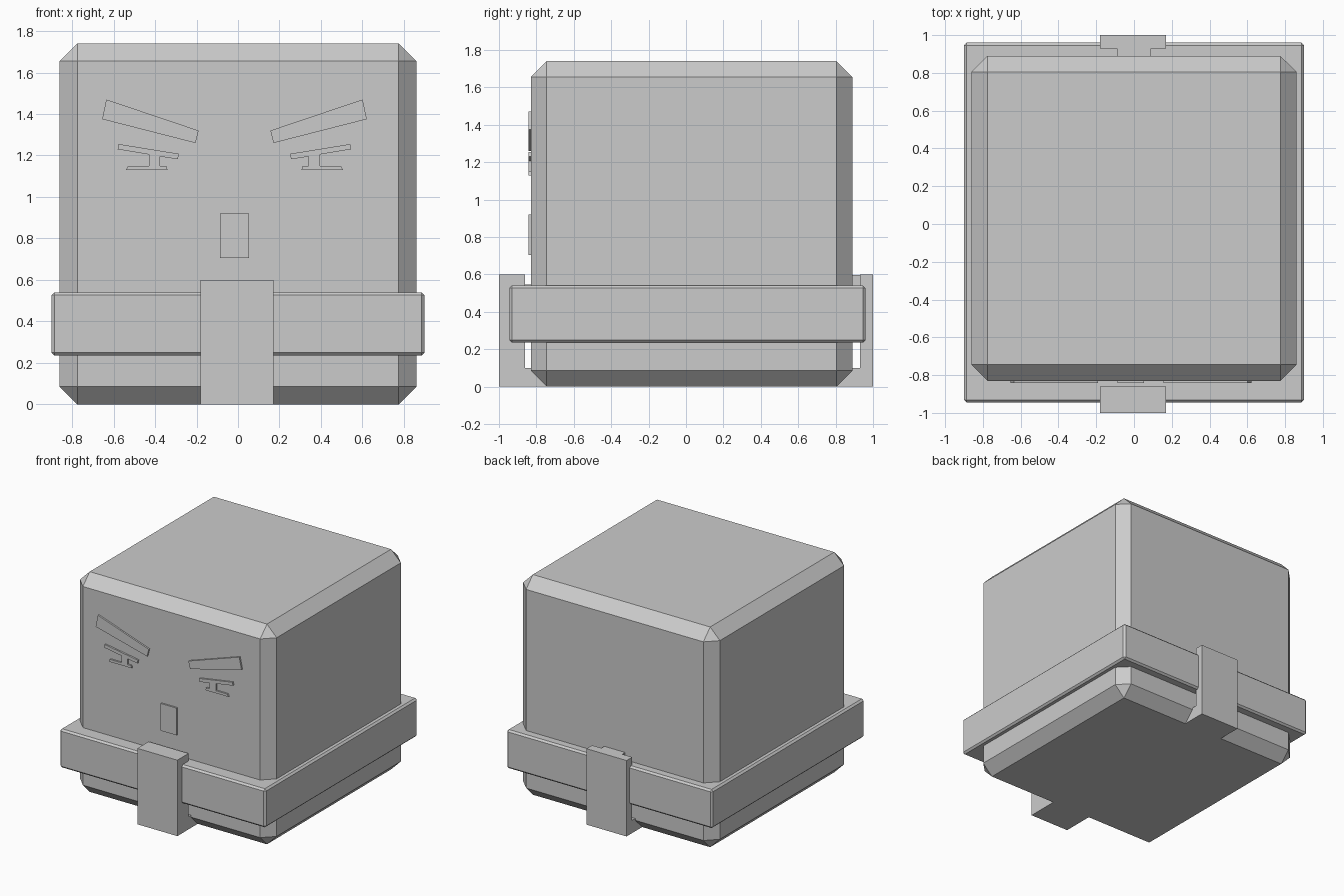
import bpy, bmesh

if "Cube" in bpy.data.objects:
    bpy.data.objects.remove(bpy.data.objects["Cube"])


def finish(name, bm, bevel=0.0):
    bmesh.ops.recalc_face_normals(bm, faces=bm.faces)
    if bevel:
        bmesh.ops.bevel(bm, geom=bm.edges[:], offset=bevel, segments=1, affect='EDGES')
    mesh = bpy.data.meshes.new(name)
    bm.to_mesh(mesh)
    bm.free()
    obj = bpy.data.objects.new(name, mesh)
    bpy.context.collection.objects.link(obj)
    return obj


def box(name, x, y, z, bevel=0.0):
    """Box from (min, max) ranges, with optional chamfered edges."""
    bm = bmesh.new()
    bmesh.ops.create_cube(bm, size=1)
    for v in bm.verts:
        v.co = [(a + b) / 2 + c * (b - a) for c, (a, b) in zip(v.co, (x, y, z))]
    return finish(name, bm, bevel)


def extrude(name, points, axis, a, b, mirror_x=None):
    """Extrude a closed 2D outline along y or x; optionally mirror about x."""
    bm = bmesh.new()
    verts = []
    for u, w in points:
        if mirror_x is not None:
            u = 2 * mirror_x - u
        verts.append(bm.verts.new((u, a, w) if axis == 'y' else (a, u, w)))
    face = bm.faces.new(verts)
    new = bmesh.ops.extrude_face_region(bm, geom=[face])['geom']
    shift = (0, b - a, 0) if axis == 'y' else (b - a, 0, 0)
    bmesh.ops.translate(bm, vec=shift, verts=[g for g in new if isinstance(g, bmesh.types.BMVert)])
    return finish(name, bm)


# chamfered head block and the belt around it
box("head_block", (-0.86, 0.86), (-0.83, 0.89), (0, 1.74), 0.085)
box("belt", (-0.9, 0.9), (-0.945, 0.96), (0.235, 0.54), 0.014)

# U-shaped strap passing under the block with an upright front and back
extrude("strap", [(-1, 0), (1, 0), (1, 0.6), (0.93, 0.6), (0.93, 0.1),
                  (-0.86, 0.1), (-0.86, 0.6), (-1, 0.6)], 'x', -0.18, 0.17)
box("front_strap_link", (-0.09, 0.09), (-0.87, -0.82), (0.45, 0.545))
box("back_strap_link", (-0.09, 0.09), (0.87, 0.94), (0.45, 0.598))

# raised face features, mirrored about the face centre line
FACE_X, Y0, Y1 = -0.017, -0.843, -0.82
brow = [(-0.635, 1.47), (-0.19, 1.32), (-0.205, 1.26), (-0.655, 1.375)]
eye = [(-0.575, 1.255), (-0.285, 1.208), (-0.29, 1.182), (-0.375, 1.195),
       (-0.375, 1.15), (-0.345, 1.15), (-0.34, 1.13), (-0.54, 1.13),
       (-0.53, 1.15), (-0.43, 1.15), (-0.43, 1.205), (-0.58, 1.23)]
for side, mirror in (("left", None), ("right", FACE_X)):
    extrude(side + "_brow", brow, 'y', Y0, Y1, mirror)
    extrude(side + "_eye", eye, 'y', Y0, Y1, mirror)
box("mouth", (-0.087, 0.053), (Y0, Y1), (0.705, 0.92))
